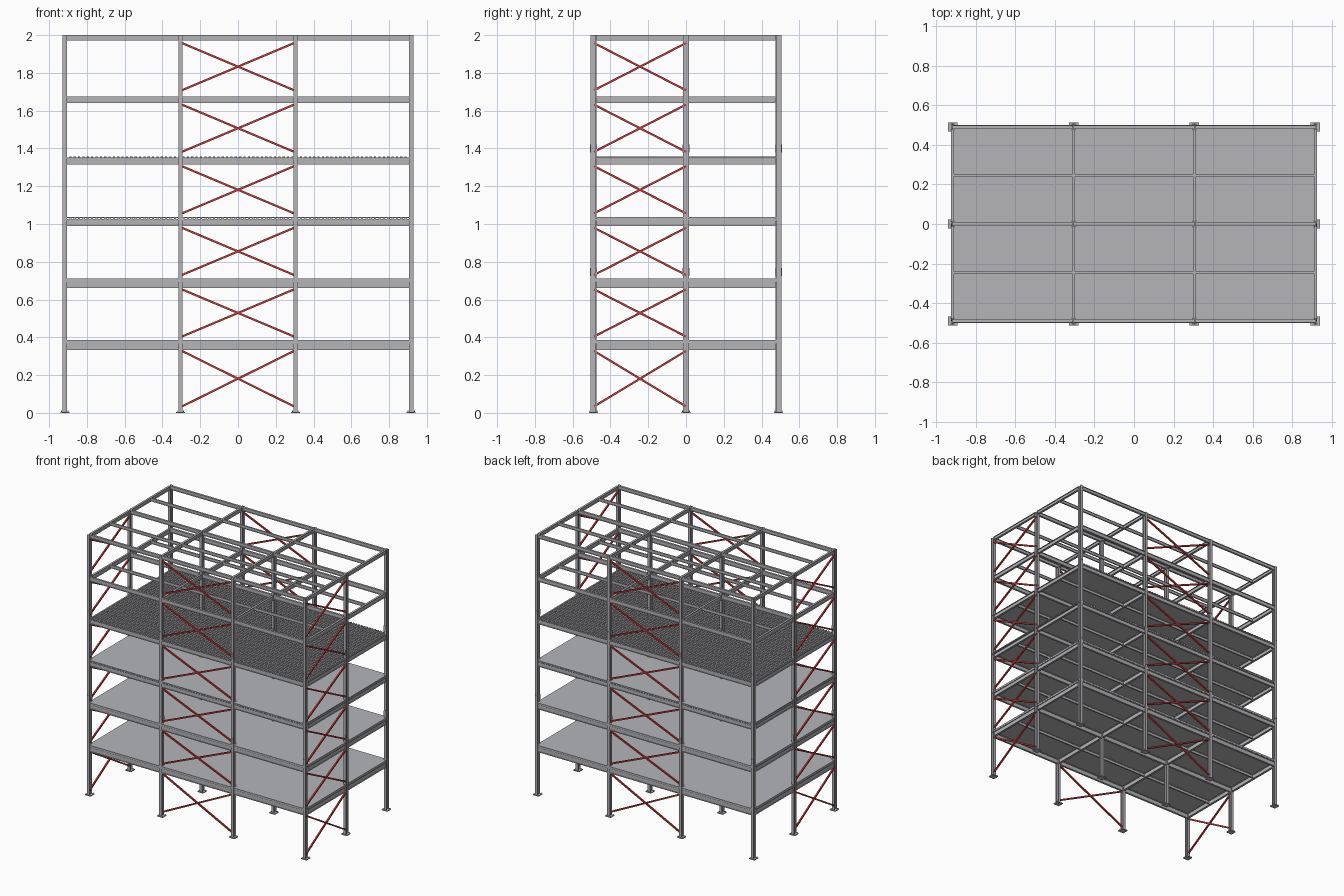
import bpy, bmesh
from mathutils import Vector

cube = bpy.data.objects.get("Cube")
if cube:
    bpy.data.objects.remove(cube)


def material(name, rgb):
    m = bpy.data.materials.new(name)
    m.use_nodes = True
    m.diffuse_color = (*rgb, 1)
    m.node_tree.nodes["Principled BSDF"].inputs["Base Color"].default_value = (*rgb, 1)
    return m


STEEL = material("grey steel", (0.46, 0.46, 0.485))
CONCRETE = material("concrete", (0.46, 0.465, 0.49))
RED = material("red bracing", (0.55, 0.04, 0.04))


def sweep(bm, profile, a, b, up):
    """Extrude a flat profile from a to b; profile v runs along up."""
    a, b, up = Vector(a), Vector(b), Vector(up)
    side = (b - a).cross(up).normalized()
    up = side.cross(b - a).normalized()
    rings = [[bm.verts.new(p + side * u + up * v) for u, v in profile] for p in (a, b)]
    n = len(profile)
    for i in range(n):
        j = (i + 1) % n
        bm.faces.new((rings[0][i], rings[0][j], rings[1][j], rings[1][i]))
    bm.faces.new(rings[0][::-1])
    bm.faces.new(rings[1])


def box(w, h):
    return [(-w / 2, -h / 2), (w / 2, -h / 2), (w / 2, h / 2), (-w / 2, h / 2)]


def i_section(w, h, flange=0.003, web=0.003):
    x, y, t, f = w / 2, h / 2, web / 2, h / 2 - flange
    half = [(x, -y), (x, -f), (t, -f), (t, f), (x, f), (x, y)]
    return half + [(-u, v) for u, v in reversed(half)]


def build(name, mat, bm):
    bmesh.ops.recalc_face_normals(bm, faces=bm.faces)
    mesh = bpy.data.meshes.new(name)
    bm.to_mesh(mesh)
    bm.free()
    mesh.materials.append(mat)
    obj = bpy.data.objects.new(name, mesh)
    bpy.context.collection.objects.link(obj)


XS = (-0.917, -0.305, 0.305, 0.917)
YS = (-0.49, 0, 0.49)
STOREY = 0.326
LEVELS = [2 - STOREY * k for k in range(5, -1, -1)]
DEPTHS = (0.038, 0.035, 0.033, 0.033, 0.033, 0.028)
Z, Y = (0, 0, 1), (0, 1, 0)

# Columns, base plates with anchor bolts, and splice plates
columns, bases, splices = bmesh.new(), bmesh.new(), bmesh.new()
for x in XS:
    for y in YS:
        sweep(columns, i_section(0.022, 0.03), (x, y, 0.005), (x, y, 2), Y)
        sweep(bases, box(0.048, 0.046), (x, y, 0), (x, y, 0.006), Y)
        for dx in (-0.017, 0.017):
            for dy in (-0.019, 0.019):
                sweep(bases, box(0.004, 0.004), (x + dx, y + dy, 0.006),
                      (x + dx, y + dy, 0.012), Y)
        for level in (LEVELS[1], LEVELS[3]):
            z0, z1 = level + 0.03, level + 0.072
            for s in (-1, 1):
                py = y + s * 0.0165
                sweep(splices, box(0.02, 0.003), (x, py, z0), (x, py, z1), Y)
build("columns", STEEL, columns)
build("base_plates", STEEL, bases)
build("splice_plates", STEEL, splices)

# Beams on every level: main beams both ways, lighter joists between
main, joists = bmesh.new(), bmesh.new()
for level, depth in zip(LEVELS, DEPTHS):
    z, section = level - depth / 2, i_section(0.016, depth)
    for x0, x1 in zip(XS, XS[1:]):
        for y in YS:
            sweep(main, section, (x0 + 0.003, y, z), (x1 - 0.003, y, z), Z)
        for y in (-0.245, 0.245):
            sweep(joists, i_section(0.011, 0.024), (x0 + 0.002, y, level - 0.012),
                  (x1 - 0.002, y, level - 0.012), Z)
    for x in XS:
        for y0, y1 in zip(YS, YS[1:]):
            sweep(main, section, (x, y0 + 0.015, z), (x, y1 - 0.015, z), Z)
build("main_beams", STEEL, main)
build("joists", STEEL, joists)

# Decking with a flat underside and upright ribs on four levels, concrete on three
RIBS, BASE, RIB_TOP, SLAB_TOP, HALF_X, HALF_Y = 80, 0.003, 0.008, 0.015, 0.922, 0.5
pitch = 2 * HALF_X / RIBS
deck = [(HALF_X, 0), (-HALF_X, 0)]
for k in range(RIBS):
    u = -HALF_X + k * pitch
    deck += [(u, BASE), (u + pitch / 4, BASE), (u + pitch / 4, RIB_TOP),
             (u + pitch * 3 / 4, RIB_TOP), (u + pitch * 3 / 4, BASE)]
deck.append((HALF_X, BASE))
decking, slabs = bmesh.new(), bmesh.new()
for k, level in enumerate(LEVELS[:4]):
    sweep(decking, deck, (0, -HALF_Y, level + 0.0005), (0, HALF_Y, level + 0.0005), Z)
    if k < 3:
        # The lower two slabs fill the ribs; the third rests on top of them
        bottom = RIB_TOP if k == 2 else BASE
        z = level + 0.0005 + (bottom + SLAB_TOP) / 2
        sweep(slabs, box(2 * HALF_X + 0.001, SLAB_TOP - bottom),
              (0, -HALF_Y - 0.0005, z), (0, HALF_Y + 0.0005, z), Z)
build("ribbed_decking", STEEL, decking)
build("floor_slabs", CONCRETE, slabs)

# Crossed bracing: middle bay on the long faces, front bay on the short faces
braces = bmesh.new()
for floor, ceiling in zip([0] + LEVELS, LEVELS):
    low, high = floor + 0.034, ceiling - 0.042
    for z0, z1 in ((low, high), (high, low)):
        for y in (-0.49, 0.49):
            sweep(braces, box(0.011, 0.011), (-0.297, y, z0), (0.297, y, z1), Z)
        for x in (-0.918, 0.918):
            sweep(braces, box(0.011, 0.011), (x, -0.487, z0), (x, 0, z1), Z)
build("cross_bracing", RED, braces)
